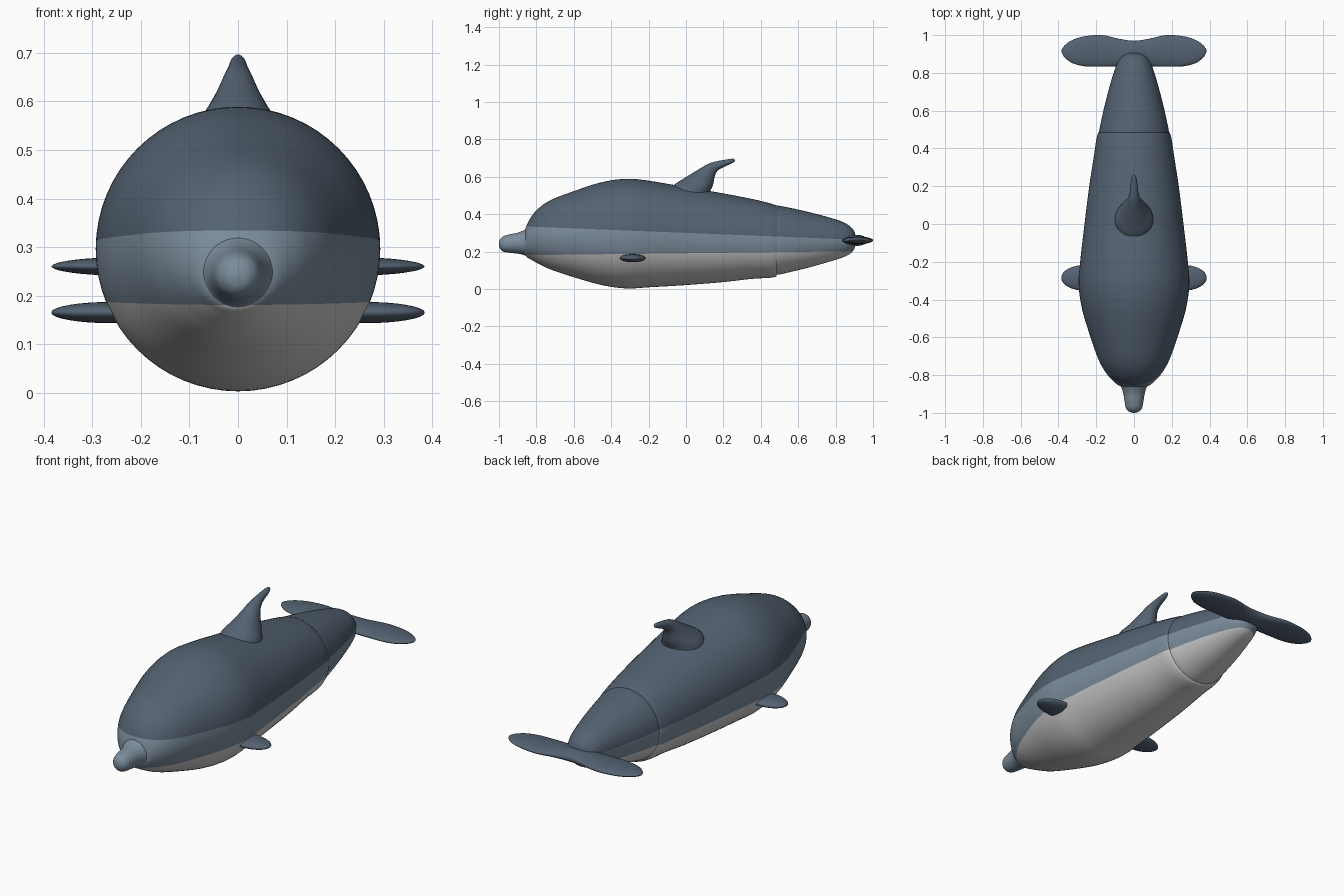
import bpy, bmesh, math
from mathutils import Vector

if "Cube" in bpy.data.objects:
    bpy.data.objects.remove(bpy.data.objects["Cube"])


def material(name, rgb):
    m = bpy.data.materials.new(name)
    m.diffuse_color = (*rgb, 1)
    m.use_nodes = True
    m.node_tree.nodes["Principled BSDF"].inputs["Base Color"].default_value = m.diffuse_color
    return m


SLATE = material("dark slate", (0.088, 0.122, 0.168))
BLUE_GREY = material("blue grey", (0.20, 0.265, 0.33))
BELLY = material("pale belly", (0.60, 0.60, 0.60))

# colour boundaries: height = a + b * y
UPPER = (0.30, -0.04)
LOWER = (0.191, 0.012)


def smooth_path(stations, steps):
    """Catmull-Rom interpolation through tuples."""
    out = []
    n = len(stations)
    for i in range(n - 1):
        p0, p1 = stations[max(i - 1, 0)], stations[i]
        p2, p3 = stations[i + 1], stations[min(i + 2, n - 1)]
        for s in range(steps):
            t = s / steps
            out.append(tuple(
                0.5 * (2 * b + (c - a) * t + (2 * a - 5 * b + 4 * c - d) * t * t
                       + (3 * b - a - 3 * c + d) * t ** 3)
                for a, b, c, d in zip(p0, p1, p2, p3)))
    out.append(stations[-1])
    return out


def finish(name, bm, mats):
    bmesh.ops.recalc_face_normals(bm, faces=bm.faces)
    me = bpy.data.meshes.new(name)
    if len(mats) > 1:
        for a, b in (UPPER, LOWER):
            bmesh.ops.bisect_plane(bm, geom=bm.verts[:] + bm.edges[:] + bm.faces[:],
                                   plane_co=(0, 0, a), plane_no=(0, -b, 1))
        for f in bm.faces:
            c = f.calc_center_median()
            if c.z > UPPER[0] + UPPER[1] * c.y:
                f.material_index = 0
            elif c.z > LOWER[0] + LOWER[1] * c.y:
                f.material_index = 1
            else:
                f.material_index = 2
    for f in bm.faces:
        f.smooth = True
    bm.to_mesh(me)
    bm.free()
    for m in mats:
        me.materials.append(m)
    ob = bpy.data.objects.new(name, me)
    bpy.context.collection.objects.link(ob)
    return ob


def loft(name, stations, frame, mats, steps=5, n=64):
    """Skin ellipses; frame(station) gives centre and two half-axes."""
    bm = bmesh.new()
    rings = []
    for st in smooth_path(stations, steps):
        c, u, v = (Vector(p) for p in frame(st))
        rings.append([bm.verts.new(c + u * math.cos(2 * math.pi * k / n)
                                   + v * math.sin(2 * math.pi * k / n)) for k in range(n)])
    for r0, r1 in zip(rings, rings[1:]):
        for k in range(n):
            j = (k + 1) % n
            bm.faces.new((r0[k], r0[j], r1[j], r1[k]))
    bm.faces.new(rings[0])
    bm.faces.new(rings[-1])
    return finish(name, bm, mats)


def round_frame(s):            # (y, centre z, radius)
    y, z, r = s
    return (0, y, z), (r, 0, 0), (0, 0, r)


def fin_frame(s):              # (lead y, lead z, trail y, trail z, half width)
    a, b = Vector((0, s[0], s[1])), Vector((0, s[2], s[3]))
    return (a + b) / 2, (b - a) / 2, (s[4], 0, 0)


def fluke_frame(s):            # (x, lead y, trail y, half thickness)
    x, a, b, h = s
    return (x, (a + b) / 2, 0.26), (0, (b - a) / 2, 0), (0, 0, h)


# main body
skin = [SLATE, BLUE_GREY, BELLY]
loft("body", [(-0.865, 0.25, 0.03), (-0.857, 0.252, 0.075), (-0.83, 0.27, 0.112),
              (-0.79, 0.283, 0.147), (-0.72, 0.29, 0.187), (-0.6, 0.293, 0.23),
              (-0.45, 0.296, 0.275), (-0.32, 0.296, 0.293), (-0.2, 0.294, 0.285),
              (0, 0.283, 0.262), (0.2, 0.274, 0.237), (0.35, 0.268, 0.214),
              (0.45, 0.259, 0.199), (0.485, 0.257, 0.189)], round_frame, skin)

# tail stock
loft("tail_stock", [(0.44, 0.261, 0.17), (0.48, 0.261, 0.185), (0.55, 0.262, 0.173),
                    (0.65, 0.263, 0.15), (0.75, 0.264, 0.123), (0.83, 0.264, 0.098),
                    (0.875, 0.262, 0.075), (0.9, 0.261, 0.046), (0.91, 0.26, 0.005)],
     round_frame, skin)

# snout
loft("snout", [(-1.0, 0.24, 0.004), (-0.994, 0.24, 0.025), (-0.975, 0.241, 0.042),
               (-0.94, 0.243, 0.05), (-0.9, 0.245, 0.056), (-0.865, 0.248, 0.067),
               (-0.835, 0.25, 0.085), (-0.78, 0.26, 0.09)], round_frame, [BLUE_GREY])

# dorsal fin
loft("dorsal_fin", [(-0.10, 0.50, 0.13, 0.48, 0.108), (-0.068, 0.553, 0.13, 0.52, 0.097),
                    (-0.01, 0.592, 0.145, 0.558, 0.07), (0.06, 0.635, 0.153, 0.598, 0.045),
                    (0.115, 0.667, 0.167, 0.63, 0.03), (0.16, 0.682, 0.198, 0.65, 0.021),
                    (0.22, 0.693, 0.237, 0.668, 0.016), (0.25, 0.697, 0.258, 0.68, 0.009),
                    (0.258, 0.694, 0.261, 0.688, 0.002)], fin_frame, [SLATE], n=32)

# tail flukes, listed for one half and mirrored
half = [(0, 0.85, 0.97, 0.03), (0.08, 0.836, 0.981, 0.024), (0.17, 0.833, 1.0, 0.021),
        (0.26, 0.835, 0.994, 0.019), (0.325, 0.851, 0.975, 0.015),
        (0.365, 0.88, 0.948, 0.009), (0.38, 0.902, 0.928, 0.004), (0.384, 0.913, 0.917, 0.001)]
loft("tail_flukes", [(-x, a, b, h) for x, a, b, h in half[:0:-1]] + half,
     fluke_frame, [SLATE], n=32)

# side flippers
for side, label in ((-1, "left"), (1, "right")):
    bm = bmesh.new()
    bmesh.ops.create_uvsphere(bm, u_segments=32, v_segments=16, radius=1)
    bmesh.ops.scale(bm, vec=(0.125, 0.068, 0.022), verts=bm.verts)
    bmesh.ops.translate(bm, vec=(side * 0.26, -0.285, 0.165), verts=bm.verts)
    finish(label + "_flipper", bm, [SLATE])
